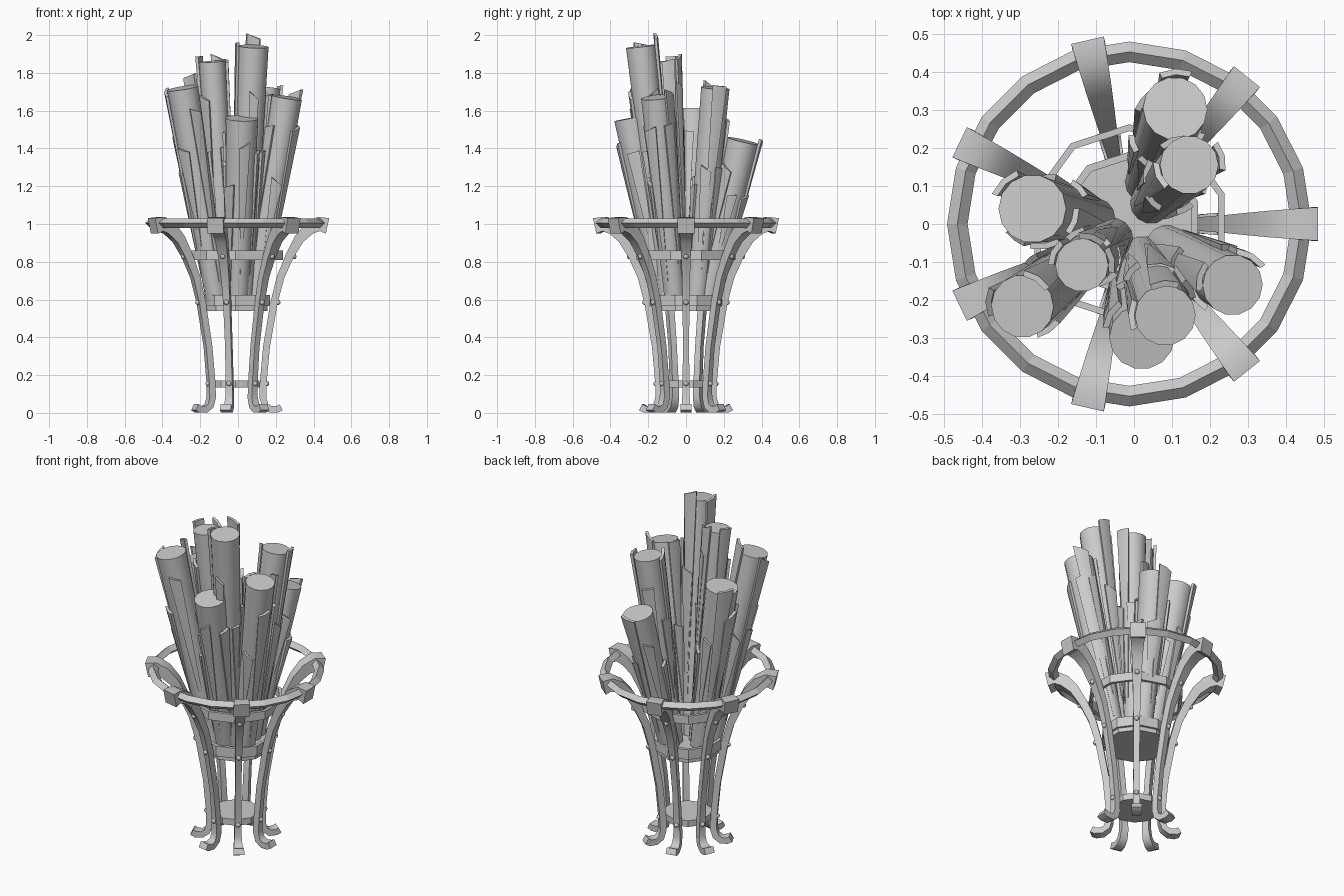
import bpy, bmesh, math, random
from mathutils import Vector, Matrix

if "Cube" in bpy.data.objects:
    bpy.data.objects.remove(bpy.data.objects["Cube"])

random.seed(4)
CX = -0.012  # axis of the stand
grey = bpy.data.materials.new("plain grey")
grey.diffuse_color = (0.6, 0.6, 0.6, 1)
grey.use_nodes = True
grey.node_tree.nodes["Principled BSDF"].inputs["Base Color"].default_value = grey.diffuse_color


def finish(name, bm, smooth=None):
    bmesh.ops.recalc_face_normals(bm, faces=bm.faces)
    me = bpy.data.meshes.new(name)
    bm.to_mesh(me)
    bm.free()
    me.materials.append(grey)
    ob = bpy.data.objects.new(name, me)
    bpy.context.collection.objects.link(ob)
    if smooth:
        bpy.ops.object.select_all(action='DESELECT')
        ob.select_set(True)
        bpy.context.view_layer.objects.active = ob
        bpy.ops.object.shade_smooth_by_angle(angle=math.radians(smooth))
    return ob


def loft(bm, rows, closed=False):
    """Skin a list of point loops; cap the ends unless closed."""
    vs = [[bm.verts.new(p) for p in row] for row in rows]
    n = len(vs[0])
    pairs = list(zip(vs, vs[1:])) + ([(vs[-1], vs[0])] if closed else [])
    for a, b in pairs:
        for i in range(n):
            j = (i + 1) % n
            bm.faces.new((a[i], a[j], b[j], b[i]))
    if not closed:
        bm.faces.new(vs[0])
        bm.faces.new(vs[-1])


def hoop(name, section, sides):
    """Revolve a closed (r, z) section; a vertex lies on +y."""
    bm = bmesh.new()
    rows = []
    for k in range(sides):
        a = math.pi / 2 + math.tau * k / sides
        rows.append([(CX + r * math.cos(a), r * math.sin(a), z) for r, z in section])
    loft(bm, rows, True)
    return finish(name, bm)


def band(name, r, thick, z0, z1):
    return hoop(name, [(r - thick, z0), (r, z0), (r, z1), (r - thick, z1)], 10)


def disc(name, r, z0, z1):
    bm = bmesh.new()
    loft(bm, [[(CX + r * math.cos(math.pi / 2 + math.tau * k / 10),
                r * math.sin(math.pi / 2 + math.tau * k / 10), z) for k in range(10)]
              for z in (z0, z1)])
    return finish(name, bm)


# rim, hoops and plates
hoop("top_rim", [(0.479, 1.005), (0.452, 1.03), (0.425, 1.005), (0.452, 0.98)], 20)
band("upper_hoop", 0.262, 0.018, 0.81, 0.86)
band("tray_hoop", 0.19, 0.02, 0.565, 0.625)
disc("tray", 0.176, 0.54, 0.6)
disc("lower_plate", 0.132, 0.135, 0.172)

# legs: radius, height, width, thickness along the path
path = [(.24, .03, .058, .036), (.22, .019, .056, .036), (.185, .018, .05, .036),
        (.157, .038, .045, .036), (.144, .08, .04, .036), (.145, .155, .036, .036),
        (.163, .35, .033, .036), (.203, .585, .036, .038), (.238, .72, .042, .04),
        (.285, .83, .05, .044), (.335, .92, .06, .053), (.388, .975, .07, .066),
        (.44, 1.0, .08, .076), (.486, .99, .088, .084)]
for k in range(7):
    rot = Matrix.Translation((CX, 0, 0)) @ Matrix.Rotation(math.tau * k / 7, 4, 'Z')
    rows = []
    for i, (r, z, w, t) in enumerate(path):
        a, b = path[max(i - 1, 0)], path[min(i + 1, len(path) - 1)]
        d = Vector((b[0] - a[0], 0, b[1] - a[1])).normalized()
        n = Vector((-d.z, 0, d.x)) * t / 2
        s = Vector((0, w / 2, 0))
        c = Vector((r, 0, z))
        rows.append([rot @ p for p in (c + n + s, c + n - s, c - n - s, c - n + s)])
    bm = bmesh.new()
    loft(bm, rows)
    finish(f"leg_{k + 1}", bm, 40)
    # rivets on the outside of the leg
    bm = bmesh.new()
    for r, z in ((.163, .155), (.223, .585), (.308, .828)):
        bmesh.ops.create_uvsphere(bm, u_segments=8, v_segments=6, radius=.014,
                                  matrix=rot @ Matrix.Translation((r, 0, z)))
    finish(f"leg_rivets_{k + 1}", bm, 60)

# logs: top centre x, y, z, radius, tall bark strips (angle, height past the top)
logs = [(.108, .303, 1.44, .085, [(90, .02)]),
        (.145, .155, 1.72, .077, [(15, .02), (200, .01)]),
        (-.267, .04, 1.60, .090, [(135, .03)]),
        (-.293, -.216, 1.72, .083, [(60, .05), (175, -.01)]),
        (-.137, -.108, 1.86, .070, [(155, .03), (10, 0), (70, .02)]),
        (.259, -.16, 1.67, .080, [(165, 0), (60, .03)]),
        (.082, -.24, 1.94, .080, [(92, .045), (178, .01)]),
        (.021, -.297, 1.56, .086, [(150, -.08)])]
for k, (x, y, z, rad, tall) in enumerate(logs):
    top = Vector((x, y, z))
    base = Vector((CX + (x - CX) * .36, y * .36, .59))
    axis = top - base
    length = axis.length
    axis.normalize()
    ux = (Vector((1, 0, 0)) - axis * axis.x).normalized()
    uy = axis.cross(ux)

    def at(h, r, a):
        return base + axis * h + ux * r * math.cos(a) + uy * r * math.sin(a)

    def core(h):
        return .055 + (rad - .055) * min(h / length, 1) ** .8

    bm = bmesh.new()
    loft(bm, [[at(h, core(h), math.tau * i / 14) for i in range(14)]
              for h in (0, length * .5, length)])
    finish(f"log_{k + 1}", bm, 40)

    # bark strips, tapering to a point near the tray
    strips = [(math.radians(a), length + over, .42) for a, over in tall]
    start = random.uniform(0, 1)
    for i in range(6):
        a = start + math.tau * i / 6 + random.uniform(-.2, .2)
        strips.append((a, length * random.uniform(.52, .9), random.uniform(.26, .42)))
    bm = bmesh.new()
    for a, end, half in strips:
        slant = random.uniform(-.02, .02)
        h0 = length * random.uniform(.08, .3)
        rows = []
        for f in (0, .5, 1):
            h = h0 + (end - h0) * f
            w = half * (.12 + .88 * f ** .7)
            inner = core(h) - .006 + .008 * f
            outer = inner + .007 + .009 * f
            rows.append([at(h + slant * f * s, r, a + w * s) for r, s in
                         ((outer, -1), (outer, 0), (outer, 1),
                          (inner, 1), (inner, 0), (inner, -1))])
        loft(bm, rows)
    finish(f"log_bark_{k + 1}", bm, 35)
